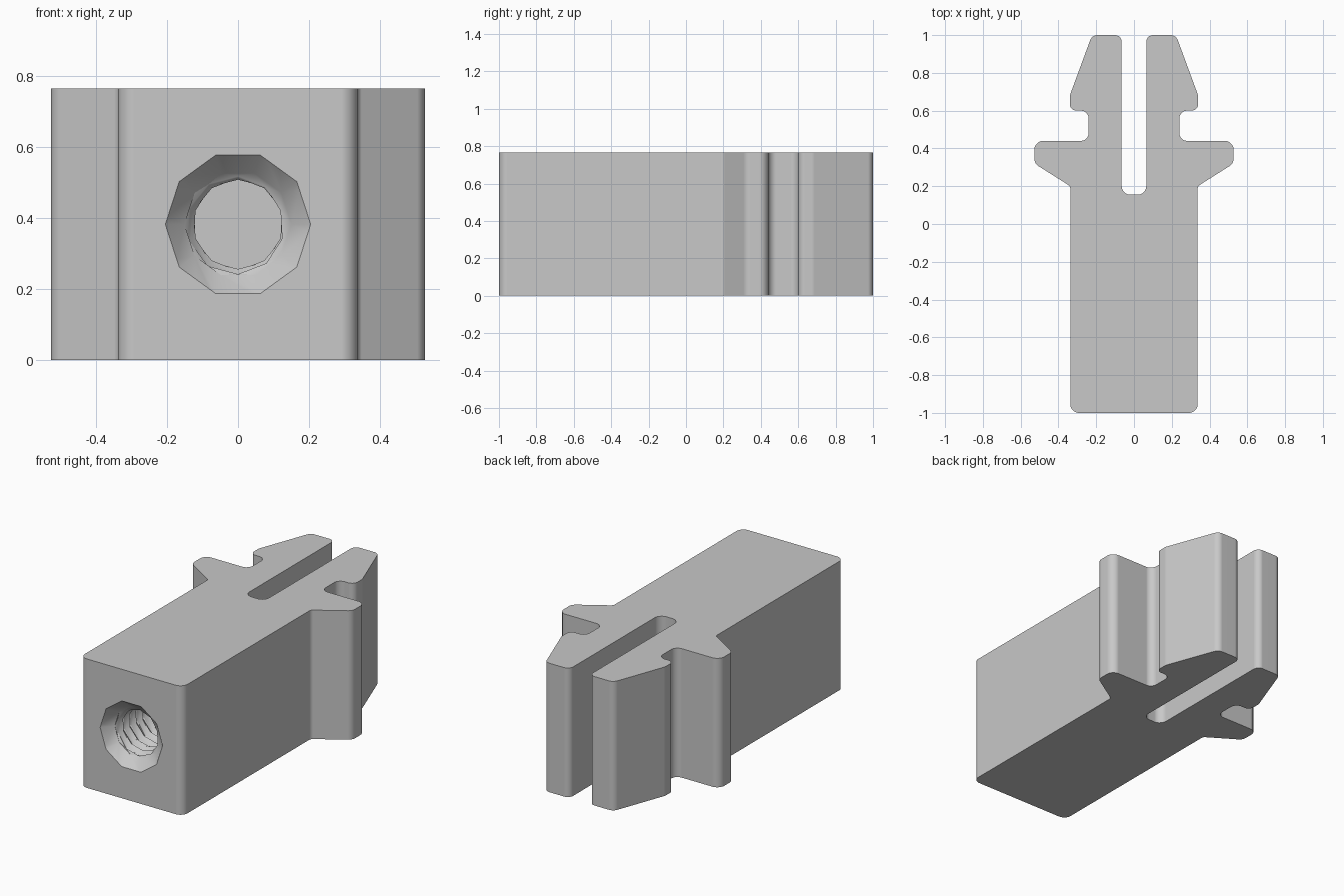
import bpy
import bmesh
import math
from mathutils import Vector

HEIGHT = 0.765
SIDES = 10

cube = bpy.data.objects.get("Cube")
if cube:
    bpy.data.objects.remove(cube, do_unlink=True)

grey = bpy.data.materials.new("plain grey")
grey.use_nodes = True
colour = (0.58, 0.58, 0.58, 1)
grey.diffuse_color = colour
grey.node_tree.nodes["Principled BSDF"].inputs["Base Color"].default_value = colour


def make_object(name, bm):
    bmesh.ops.recalc_face_normals(bm, faces=bm.faces[:])
    mesh = bpy.data.meshes.new(name)
    bm.to_mesh(mesh)
    bm.free()
    mesh.materials.append(grey)
    obj = bpy.data.objects.new(name, mesh)
    bpy.context.collection.objects.link(obj)
    return obj


def fillet(before, corner, after, radius, steps=5):
    """Points of an arc that rounds one profile corner."""
    a, b = (before - corner).normalized(), (after - corner).normalized()
    half = a.angle(b) / 2
    centre = corner + (a + b).normalized() * radius / math.sin(half)
    start = corner + a * radius / math.tan(half) - centre
    end = corner + b * radius / math.tan(half) - centre
    return [centre + start.lerp(end, i / steps).normalized() * radius
            for i in range(steps + 1)]


# Half profile of the clip: x, y, corner radius
half_profile = [
    (0.337, -1, 0.045), (0.337, 0.2, 0.025),            # shank
    (0.527, 0.32, 0.045), (0.527, 0.44, 0.045),         # wing
    (0.24, 0.44, 0.04), (0.24, 0.6, 0.04),              # side notch
    (0.34, 0.6, 0.035), (0.34, 0.68, 0.045),            # barb
    (0.222, 1, 0.04), (0.065, 1, 0.035),                # prong tip
    (0.065, 0.155, 0.045),                              # centre slot
]
profile = half_profile + [(-x, y, r) for x, y, r in reversed(half_profile)]
corners = [Vector((x, y)) for x, y, r in profile]

# Clip body, extruded upwards
bm = bmesh.new()
outline = []
for i, corner in enumerate(corners):
    following = corners[(i + 1) % len(corners)]
    outline += fillet(corners[i - 1], corner, following, profile[i][2])
base = bm.faces.new([bm.verts.new((p.x, p.y, 0)) for p in outline])
top = bmesh.ops.extrude_face_region(bm, geom=[base], use_keep_orig=True)["geom"]
bmesh.ops.translate(bm, vec=(0, 0, HEIGHT),
                    verts=[v for v in top if isinstance(v, bmesh.types.BMVert)])
body = make_object("clip_body", bm)

# Threaded hole with a countersunk mouth
bm = bmesh.new()


def ring(y, radius_at, turn=0):
    verts = []
    for k in range(SIDES):
        a = math.tau * (k + turn) / SIDES
        r = radius_at(k)
        verts.append(bm.verts.new((r * math.cos(a), y, HEIGHT / 2 + r * math.sin(a))))
    return verts


def join(lower, upper):
    for k in range(SIDES):
        n = (k + 1) % SIDES
        bm.faces.new((lower[k], lower[n], upper[k]))
        bm.faces.new((lower[n], upper[n], upper[k]))


PITCH, DEPTH_START, DEPTH_END = 0.06, -0.93, -0.27
rings = [ring(-1.02, lambda k: 0.223), ring(-0.94, lambda k: 0.151)]
rows = round((DEPTH_END - DEPTH_START) / PITCH * SIDES)
for row in range(rows + 1):
    def thread(k):
        phase = ((row - k) % SIDES) / SIDES
        return 0.126 + 0.024 * (1 - abs(2 * phase - 1))
    rings.append(ring(DEPTH_START + row * PITCH / SIDES, thread, 0.5))
for lower, upper in zip(rings, rings[1:]):
    join(lower, upper)
bm.faces.new(rings[0])
bm.faces.new(rings[-1])
cutter = make_object("hole_cutter", bm)
cutter.hide_render = True

# Cut the hole, then shade the rounded edges smooth
bpy.context.view_layer.objects.active = body
body.select_set(True)
cut = body.modifiers.new("threaded hole", "BOOLEAN")
cut.operation = "DIFFERENCE"
cut.solver = "EXACT"
cut.object = cutter
bpy.ops.object.modifier_apply(modifier=cut.name)
bpy.data.objects.remove(cutter, do_unlink=True)
bpy.ops.object.shade_smooth_by_angle(angle=math.radians(30))
weighted = body.modifiers.new("even shading", "WEIGHTED_NORMAL")
weighted.keep_sharp = True
